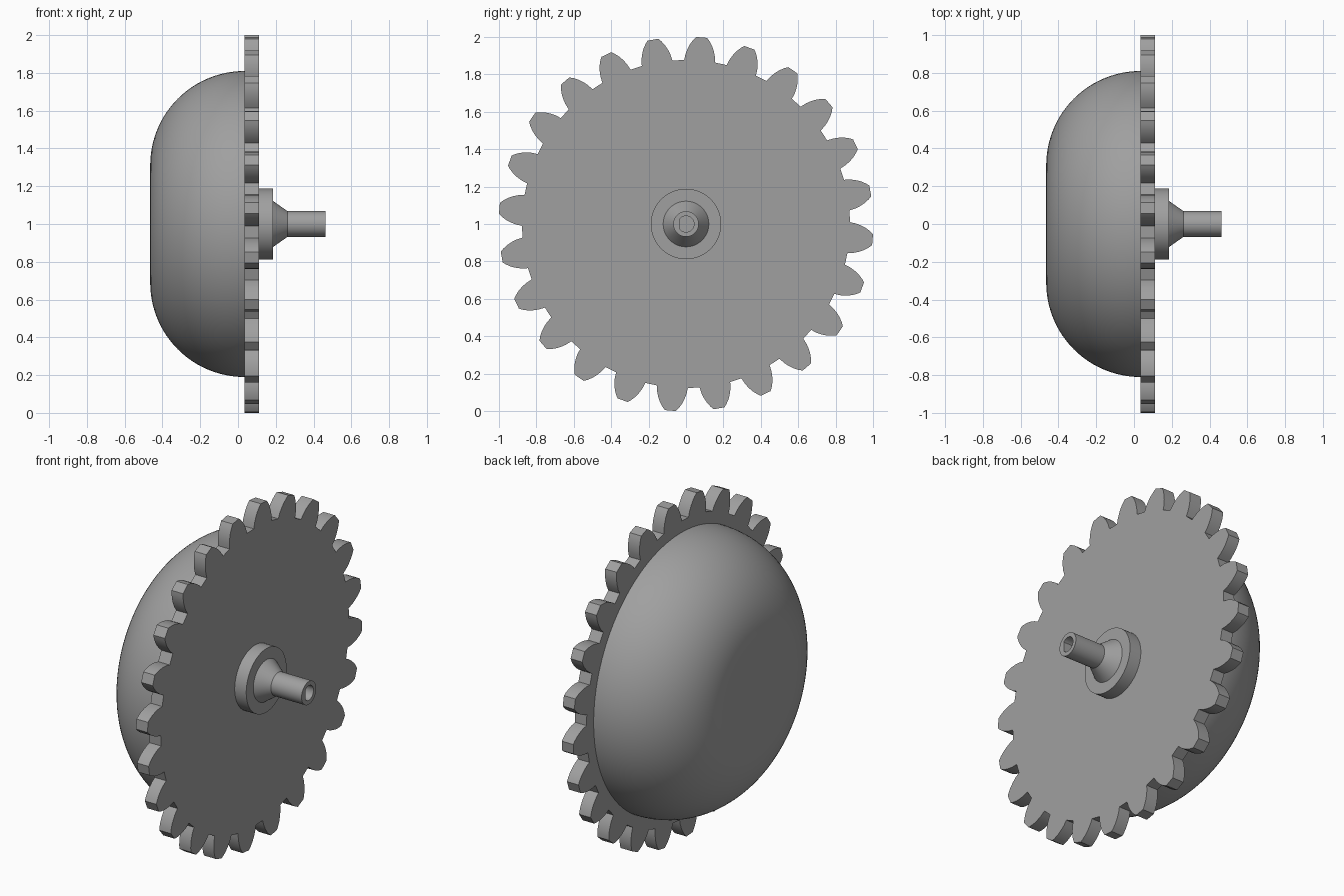
import bpy, bmesh, math

if "Cube" in bpy.data.objects:
    bpy.data.objects.remove(bpy.data.objects["Cube"])

grey = bpy.data.materials.new("mid_grey")
grey.diffuse_color = (0.35, 0.35, 0.35, 1)
grey.use_nodes = True
grey.node_tree.nodes["Principled BSDF"].inputs["Base Color"].default_value = grey.diffuse_color
CZ = 1.0  # axle height; the axle runs along x


def loft(name, rings):
    """Join closed (x, [(y, z)...]) rings and cap both ends."""
    bm = bmesh.new()
    loops = [[bm.verts.new((x, y, z + CZ)) for y, z in pts] for x, pts in rings]
    for a, b in zip(loops, loops[1:]):
        n = len(a)
        for i in range(n):
            bm.faces.new((a[i], a[(i + 1) % n], b[(i + 1) % n], b[i]))
    bm.faces.new(loops[0])
    bm.faces.new(loops[-1])
    bmesh.ops.recalc_face_normals(bm, faces=bm.faces)
    mesh = bpy.data.meshes.new(name)
    bm.to_mesh(mesh)
    bm.free()
    mesh.materials.append(grey)
    ob = bpy.data.objects.new(name, mesh)
    bpy.context.collection.objects.link(ob)
    bpy.ops.object.select_all(action='DESELECT')
    ob.select_set(True)
    bpy.context.view_layer.objects.active = ob
    bpy.ops.object.shade_smooth_by_angle(angle=math.radians(25))
    return ob


def circle(r, n=64, flat=None):
    """Circle points, optionally cut by a flat on the -y side."""
    pts = []
    for i in range(n):
        a = 2 * math.pi * i / n
        y, z = r * math.cos(a), r * math.sin(a)
        pts.append((y if flat is None else max(y, flat), z))
    return pts


# Rounded dome: quarter-round shoulder ending in a flat disc
dome = []
for i in range(25):
    a = math.radians(90 * i / 24)
    dome.append((0.035 - 0.5 * math.sin(a), circle(0.31 + 0.5 * math.cos(a), 128)))
loft("dome", dome)

# Toothed wheel: 24 rounded teeth, short straight roots
TEETH = 24
half = [(0.873, 0.083), (0.905, 0.079), (0.935, 0.070), (0.962, 0.058),
        (0.985, 0.043), (1.001, 0.029)]  # radius, half width
tooth = [(r, -w) for r, w in half] + [(r, w) for r, w in reversed(half)]
outline = []
for k in range(TEETH):
    a = math.radians(10.2 + 360 / TEETH * k)
    c, s = math.cos(a), math.sin(a)
    outline += [(r * c - w * s, r * s + w * c) for r, w in tooth]
loft("toothed_wheel", [(0.035, outline), (0.11, outline)])

# Hub collar, cone, shaft and D-shaped socket in the shaft end
loft("hub_and_shaft", [
    (0.11, circle(0.188)), (0.185, circle(0.188)),
    (0.185, circle(0.122)), (0.262, circle(0.068)),
    (0.462, circle(0.068)),
    (0.462, circle(0.043, flat=-0.033)), (0.262, circle(0.043, flat=-0.033)),
])
